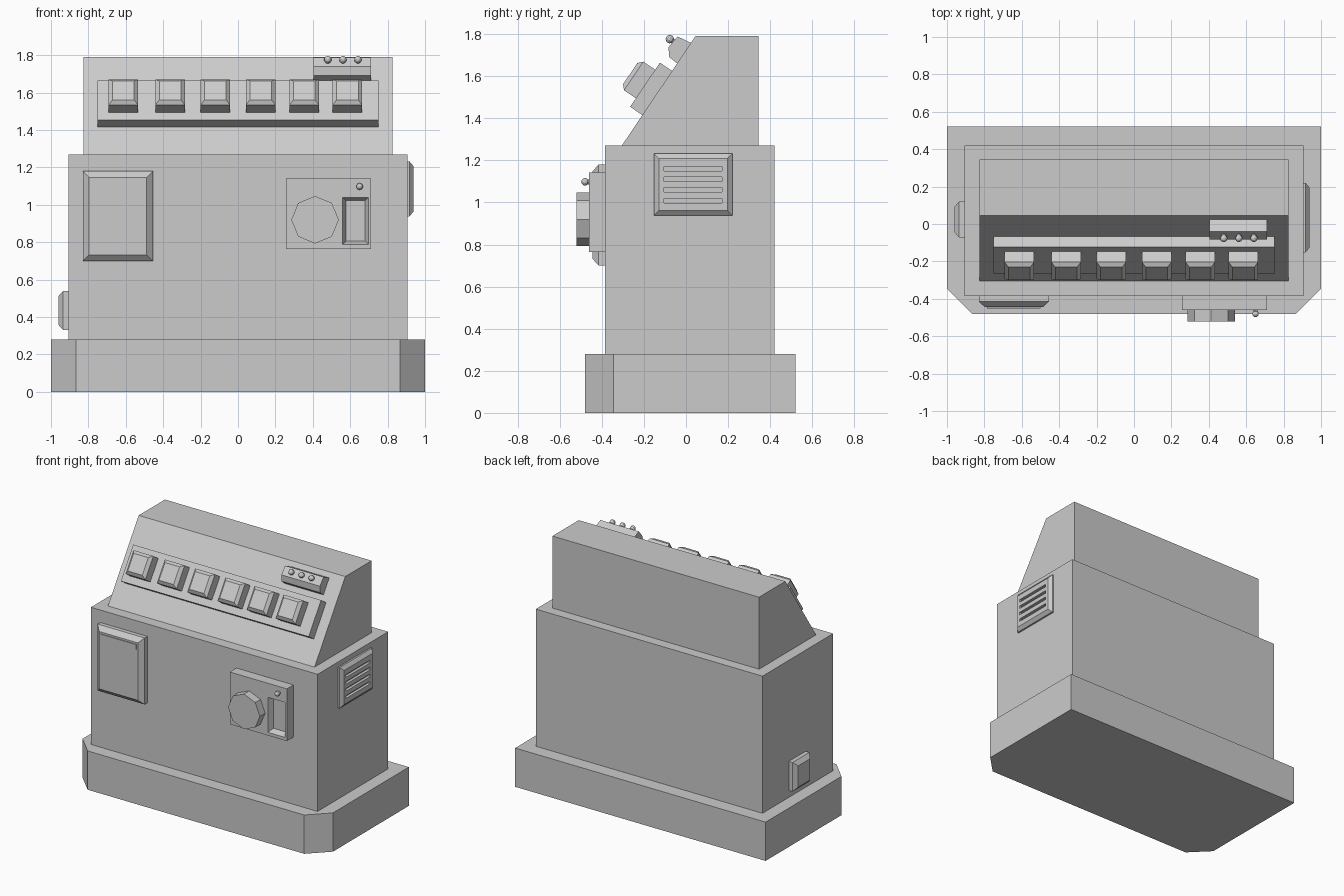
import bpy, bmesh
from math import pi, atan2
from mathutils import Matrix, Vector

if "Cube" in bpy.data.objects:
    bpy.data.objects.remove(bpy.data.objects["Cube"])

R, T = Matrix.Rotation, Matrix.Translation
# local frames: x = across, y = up the surface, z = outwards
FRONT = T((0, -0.385, 0)) @ R(pi / 2, 4, 'X')
RIGHT = T((0.905, 0, 0)) @ R(pi / 2, 4, 'Z') @ R(pi / 2, 4, 'X')
LEFT = T((-0.905, 0, 0)) @ R(-pi / 2, 4, 'Z') @ R(pi / 2, 4, 'X')
SLOPE = T((0, -0.305, 1.27)) @ R(atan2(0.52, 0.35), 4, 'X')
WORLD = Matrix()
SIDE = Matrix(((0, 0, 1, 0), (1, 0, 0, 0), (0, 1, 0, 0), (0, 0, 0, 1)))  # (y, z) profile along x


def finish(name, bm, frame):
    bm.transform(frame)
    bmesh.ops.recalc_face_normals(bm, faces=bm.faces)
    me = bpy.data.meshes.new(name)
    bm.to_mesh(me)
    bm.free()
    ob = bpy.data.objects.new(name, me)
    bpy.context.collection.objects.link(ob)
    return ob


def prism(name, frame, pts, h0, h1):
    bm = bmesh.new()
    face = bm.faces.new([bm.verts.new((a, b, h0)) for a, b in pts])
    ext = bmesh.ops.extrude_face_region(bm, geom=[face])
    vs = [g for g in ext['geom'] if isinstance(g, bmesh.types.BMVert)]
    bmesh.ops.translate(bm, verts=vs, vec=(0, 0, h1 - h0))
    return finish(name, bm, frame)


def block(name, frame, x0, x1, y0, y1, layers):
    """Stack of rectangles; each layer is (inset, height)."""
    bm = bmesh.new()
    rings = []
    for i, h in layers:
        pts = [(x0 + i, y0 + i), (x1 - i, y0 + i), (x1 - i, y1 - i), (x0 + i, y1 - i)]
        rings.append([bm.verts.new((a, b, h)) for a, b in pts])
    bm.faces.new(rings[0])
    bm.faces.new(rings[-1])
    for r, s in zip(rings, rings[1:]):
        for k in range(4):
            n = (k + 1) % 4
            bm.faces.new((r[k], r[n], s[n], s[k]))
    return finish(name, bm, frame)


def cylinder(name, frame, x, y, r, h0, h1, sides):
    bm = bmesh.new()
    bmesh.ops.create_cone(bm, cap_ends=True, segments=sides, radius1=r, radius2=r, depth=h1 - h0,
                          matrix=T((x, y, (h0 + h1) / 2)))
    return finish(name, bm, frame)


def bulb(name, frame, x, y, r, h):
    bm = bmesh.new()
    bmesh.ops.create_uvsphere(bm, u_segments=10, v_segments=6, radius=r, matrix=T((x, y, h)))
    return finish(name, bm, frame)


def cut(target, cutter):
    cutter.hide_render = True
    cutter.hide_viewport = False
    mod = target.modifiers.new("recess", 'BOOLEAN')
    mod.object = cutter
    mod.solver = 'EXACT'
    bpy.context.view_layer.objects.active = target
    bpy.ops.object.modifier_apply(modifier=mod.name)
    bpy.data.objects.remove(cutter)


# plinth with chamfered front corners, cabinet, sloped console
prism("plinth", WORLD, [(-1, 0.52), (-1, -0.345), (-0.865, -0.48), (0.865, -0.48),
                        (1, -0.345), (1, 0.52)], 0, 0.28)
block("cabinet", WORLD, -0.905, 0.905, -0.385, 0.42, [(0, 0.28), (0, 1.27)])
prism("console", SIDE, [(-0.305, 1.27), (0.345, 1.27), (0.345, 1.79), (0.045, 1.79)], -0.825, 0.825)

# button strip and six bevelled buttons
block("button_strip", SLOPE, -0.75, 0.75, 0.175, 0.428, [(0, -0.01), (0, 0.07)])
for i, x in enumerate((-0.613, -0.363, -0.121, 0.121, 0.354, 0.585)):
    block(f"button_{i + 1}", SLOPE, x - 0.079, x + 0.079, 0.224, 0.388,
          [(0, 0.06), (0, 0.138), (0.021, 0.158)])

# indicator box with three lamps
prism("indicator_box", SLOPE @ SIDE, [(0.47, -0.01), (0.475, 0.05), (0.513, 0.077),
                                      (0.578, 0.07), (0.59, -0.01)], 0.405, 0.712)
for i, x in enumerate((0.48, 0.561, 0.641)):
    cylinder(f"lamp_stem_{i + 1}", SLOPE, x, 0.547, 0.012, 0.06, 0.095, 10)
    bulb(f"lamp_{i + 1}", SLOPE, x, 0.547, 0.02, 0.093)

# bevelled hatch with label strip
block("hatch", FRONT, -0.83, -0.455, 0.70, 1.18, [(0, -0.01), (0, 0.03), (0.033, 0.06)])
block("hatch_strip", FRONT, -0.785, -0.50, 1.096, 1.134, [(0, 0.05), (0, 0.066)])

# control panel: recessed slot, octagonal knob, small lamp
panel = block("control_panel", FRONT, 0.257, 0.712, 0.765, 1.142, [(0, -0.01), (0, 0.075)])
cut(panel, block("slot_cutter", FRONT, 0.56, 0.698, 0.788, 1.04, [(0.018, 0.035), (0, 0.075), (0, 0.1)]))
cylinder("knob", FRONT, 0.412, 0.92, 0.127, 0.07, 0.135, 8)
cylinder("panel_lamp_stem", FRONT, 0.65, 1.098, 0.012, 0.07, 0.1, 10)
bulb("panel_lamp", FRONT, 0.65, 1.098, 0.018, 0.095)

# side vent with four slots
vent = block("side_vent", RIGHT, -0.152, 0.22, 0.938, 1.232, [(0, -0.01), (0, 0.012), (0.024, 0.032)])
for z in (1.008, 1.06, 1.11, 1.16):
    cut(vent, block("vent_cutter", RIGHT, -0.105, 0.17, z - 0.01, z + 0.01, [(0, 0.012), (0, 0.06)]))

# power socket on the left side
block("side_socket", LEFT, -0.12, 0.072, 0.33, 0.54, [(0, -0.01), (0, 0.03), (0.028, 0.055)])
